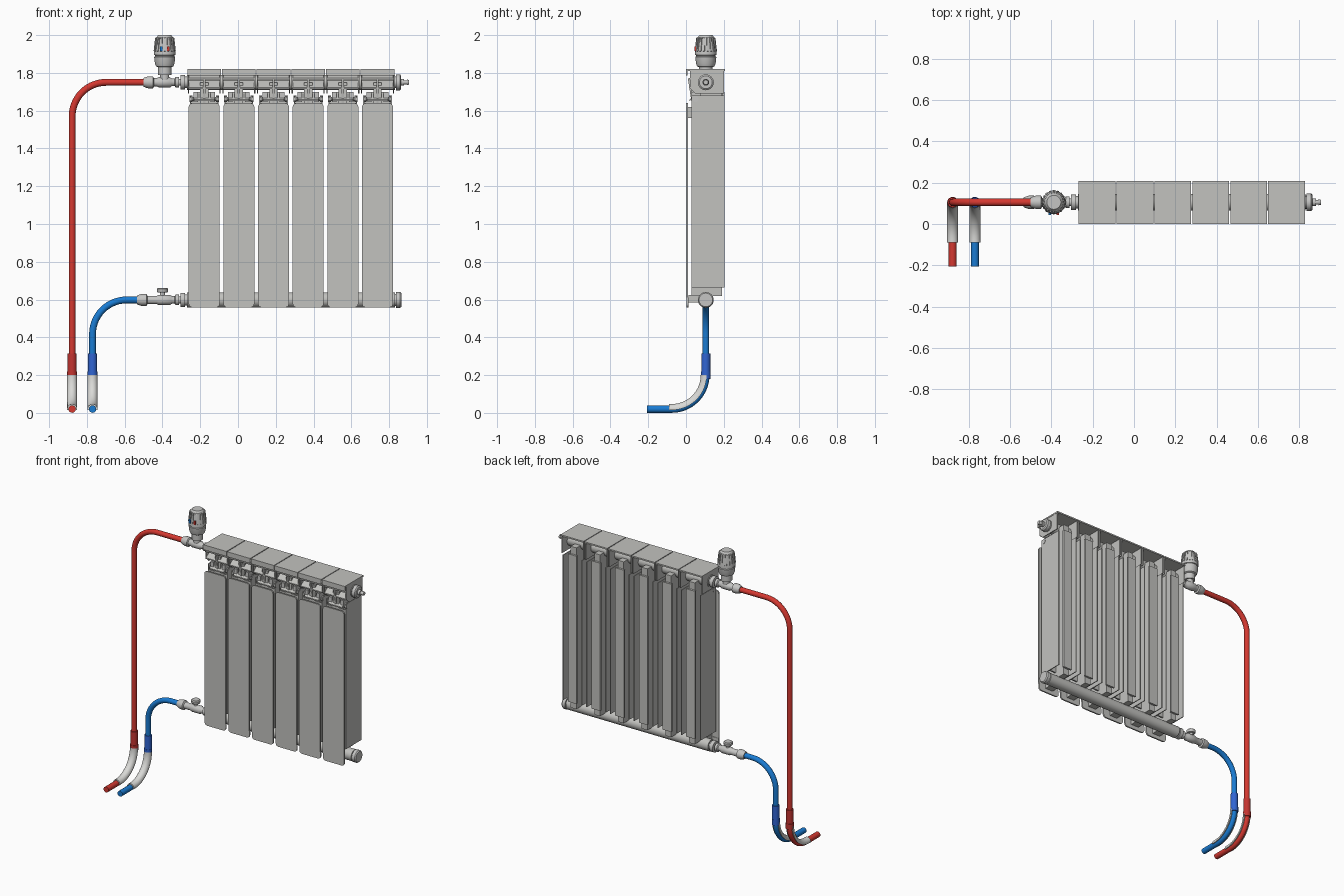
import bpy, bmesh, math
from mathutils import Vector, Matrix

if "Cube" in bpy.data.objects:
    bpy.data.objects.remove(bpy.data.objects["Cube"])

def mat(name, r, g, b):
    m = bpy.data.materials.new(name)
    m.diffuse_color = (r, g, b, 1)
    m.use_nodes = True
    m.node_tree.nodes["Principled BSDF"].inputs["Base Color"].default_value = m.diffuse_color
    return m

GREY = mat("radiator_grey", .54, .54, .52)
METAL = mat("fitting_grey", .56, .56, .55)
WHITE = mat("guide_white", .70, .70, .68)
RED = mat("pipe_red", .66, .04, .03)
BLUE = mat("pipe_blue", .01, .20, .65)
RED_SLEEVE = mat("sleeve_red", .55, .035, .03)
BLUE_SLEEVE = mat("sleeve_blue", .03, .13, .65)

PY, TOP, LOW = .105, 1.75, .598      # pipe depth, upper and lower pipe heights
PITCH, FIRST, COUNT = .1835, -.179, 6

def finish(name, bm, material, smooth=True):
    bmesh.ops.recalc_face_normals(bm, faces=bm.faces)
    me = bpy.data.meshes.new(name)
    bm.to_mesh(me)
    bm.free()
    me.materials.append(material)
    ob = bpy.data.objects.new(name, me)
    bpy.context.collection.objects.link(ob)
    if smooth:
        bpy.ops.object.select_all(action='DESELECT')
        ob.select_set(True)
        bpy.context.view_layer.objects.active = ob
        bpy.ops.object.shade_smooth_by_angle(angle=math.radians(35))
    return ob

def add_box(bm, x0, x1, y0, y1, z0, z1):
    c = Vector((x0 + x1, y0 + y1, z0 + z1)) / 2
    m = Matrix.Translation(c) @ Matrix.Diagonal((x1 - x0, y1 - y0, z1 - z0, 1))
    bmesh.ops.create_cube(bm, size=1, matrix=m)

def add_prism(bm, pts, shift):
    """Closed polygon extruded along a vector."""
    f = bm.faces.new([bm.verts.new(p) for p in pts])
    r = bmesh.ops.extrude_face_region(bm, geom=[f])
    vs = [v for v in r['geom'] if isinstance(v, bmesh.types.BMVert)]
    bmesh.ops.translate(bm, verts=vs, vec=shift)

def repeat(ob):
    a = ob.modifiers.new("sections", 'ARRAY')
    a.count = COUNT
    a.use_relative_offset = False
    a.use_constant_offset = True
    a.constant_offset_displace = (PITCH, 0, 0)
    ob.location.x = FIRST

def add_lathe(bm, prof, origin, axis, n=24):
    """Revolve (distance, radius) pairs around an axis."""
    rot = Vector((0, 0, 1)).rotation_difference(Vector(axis)).to_matrix()
    rings = []
    for h, r in prof:
        rings.append([bm.verts.new(Vector(origin) + rot @ Vector(
            (r * math.cos(2 * math.pi * i / n), r * math.sin(2 * math.pi * i / n), h)))
            for i in range(n)])
    for a, b in zip(rings, rings[1:]):
        for i in range(n):
            bm.faces.new((a[i], a[(i + 1) % n], b[(i + 1) % n], b[i]))
    bm.faces.new(rings[0])
    bm.faces.new(rings[-1])

def lathe(name, prof, origin, axis, material, n=24):
    bm = bmesh.new()
    add_lathe(bm, prof, origin, axis, n)
    return finish(name, bm, material)

def sweep(name, path, side, section, material):
    """Sweep a closed 2D section along a flat path; side is the path plane's normal."""
    bm, side, rings = bmesh.new(), Vector(side), []
    for i, p in enumerate(path):
        t = (path[min(i + 1, len(path) - 1)] - path[max(i - 1, 0)]).normalized()
        nrm = side.cross(t)
        rings.append([bm.verts.new(p + nrm * u + side * v) for u, v in section])
    n = len(section)
    for a, b in zip(rings, rings[1:]):
        for i in range(n):
            bm.faces.new((a[i], a[(i + 1) % n], b[(i + 1) % n], b[i]))
    bm.faces.new(rings[0])
    bm.faces.new(rings[-1])
    return finish(name, bm, material)

def circle(r, n=16):
    return [(r * math.cos(2 * math.pi * i / n), r * math.sin(2 * math.pi * i / n)) for i in range(n)]

def arc(c, u, v, r, n=14):
    c, u, v = Vector(c), Vector(u), Vector(v)
    return [c + r * (u * math.cos(a) + v * math.sin(a))
            for a in (math.pi / 2 * i / n for i in range(n + 1))]

# front panels with rounded corners and a slightly recessed bottom lip
def rounded(w, z0, z1, r, y, top):
    pts = []
    for sx, a0 in ((1, 0), (-1, 90)):
        for k in range(4):
            a = math.radians(a0 + 30 * k)
            pts.append((sx * (w - r) + r * math.cos(a),
                        y, (z1 - r if top else z0 + r) + (1 if top else -1) * r * math.sin(a)))
    zf = z0 if top else z1
    return pts + [(-w, y, zf), (w, y, zf)]

bm = bmesh.new()
add_prism(bm, rounded(.082, .61, 1.64, .02, 0, True), (0, .01, 0))
add_prism(bm, rounded(.082, .558, .61, .02, .003, False), (0, .01, 0))
repeat(finish("front_panel", bm, GREY, False))

# section core: central column with back flange, side fins, collector saddles
bm = bmesh.new()
add_box(bm, -.022, .022, .03, .19, .62, 1.75)
add_box(bm, -.034, .034, .193, .205, .665, 1.70)
add_box(bm, -.012, .012, .185, .195, .665, 1.70)
add_box(bm, -.075, .075, .03, .036, .665, 1.64)
for s in (-1, 1):
    x = s * .073
    add_box(bm, x - .003, x + .003, .03, .203, .665, 1.68)
    add_box(bm, min(0, x), max(0, x), .10, .11, .665, 1.66)
add_box(bm, -.03, .03, .012, .09, .585, .625)
add_box(bm, -.02, .02, .008, .035, 1.56, 1.62)
repeat(finish("section_core", bm, GREY, False))

# top cover with lip, side ribs and sloped vents
bm = bmesh.new()
add_box(bm, -.089, .089, 0, .207, 1.81, 1.82)
add_box(bm, -.089, .089, 0, .007, 1.785, 1.81)
for s in (-1, 1):
    x = s * .084
    add_prism(bm, [(x - .003, y, z) for y, z in
              ((.02, 1.81), (.2, 1.81), (.2, 1.69), (.05, 1.69), (.02, 1.72))], (.006, 0, 0))
def vent(w, y0, z0, y1, z1):
    add_prism(bm, [(-w, y0, z0), (-w, y1, z1), (-w, y1, z1 + .008), (-w, y0, z0 + .008)], (2 * w, 0, 0))
vent(.084, .018, 1.765, .07, 1.80)
vent(.084, .018, 1.715, .07, 1.755)
vent(.055, .018, 1.65, .07, 1.69)
add_prism(bm, [(-.006, y, z) for y, z in ((.01, 1.77), (.08, 1.77), (.08, 1.64), (.03, 1.64))], (.012, 0, 0))
repeat(finish("top_cover", bm, GREY, False))

# small clips under the cover
bm = bmesh.new()
for s in (-1, 1):
    add_lathe(bm, [(0, .017), (.016, .017), (.016, .011), (.035, .011)], (s * .078, .05, 1.662), (-s, 0, 0), 10)
    add_box(bm, s * .045 - .012, s * .045 + .012, .03, .08, 1.645, 1.70)
repeat(finish("cover_clip", bm, METAL))

# horizontal collectors and right end plugs
for name, z in (("upper_collector", TOP), ("lower_collector", LOW)):
    lathe(name, [(0, .04), (1.10, .04)], (-.27, PY, z), (1, 0, 0), GREY)
lathe("lower_plug", [(0, .032), (.008, .032), (.008, .042), (.03, .042), (.037, .036)],
      (.828, PY, LOW), (1, 0, 0), METAL)
lathe("air_vent", [(0, .03), (.008, .03), (.008, .042), (.03, .042), (.036, .034), (.036, .018),
      (.052, .018), (.052, .011), (.066, .011), (.066, .015), (.077, .012)], (.828, PY, TOP), (1, 0, 0), METAL)

# valve bodies joined to the radiator on the left
for name, z, x0 in (("upper_valve", TOP, -.50), ("lower_valve", LOW, -.535)):
    prof = [(x0, .023), (x0 + .012, .028), (x0 + .025, .032), (x0 + .05, .032), (x0 + .055, .022),
            (-.43, .022), (-.42, .027), (-.36, .027), (-.35, .02), (-.335, .02), (-.33, .028),
            (-.312, .028), (-.312, .018), (-.305, .018), (-.305, .038), (-.28, .038), (-.28, .03), (-.262, .03)]
    lathe(name, prof, (0, PY, z), (1, 0, 0), METAL)
lathe("lower_valve_knob", [(0, .014), (.04, .014), (.04, .027), (.045, .03), (.058, .03), (.064, .025)],
      (-.40, PY, LOW), (0, 0, 1), METAL, 16)

# thermostat head with grip ribs
HX = -.388
lathe("thermostat_head", [(1.75, .024), (1.79, .024), (1.79, .036), (1.83, .036), (1.835, .046), (1.85, .052),
      (1.885, .056), (1.887, .051), (1.893, .051), (1.895, .057), (1.91, .057), (1.975, .046), (1.99, .043), (2.0, .034)],
      (HX, PY, 0), (0, 0, 1), METAL, 32)
bm = bmesh.new()
for i in range(18):
    a = 2 * math.pi * (i + .5) / 18
    tmp = [(.05, -.004, 1.91), (.059, -.004, 1.915), (.051, -.004, 1.985), (.042, -.004, 1.99)]
    rot = Matrix.Rotation(a, 3, 'Z')
    add_prism(bm, [rot @ Vector(p) + Vector((HX, PY, 0)) for p in tmp], rot @ Vector((0, .008, 0)))
finish("head_grip", bm, METAL, False)

# coloured marks on the head
for name, dx, m in (("cold_mark", -.019, BLUE), ("warm_mark", .019, RED)):
    bm = bmesh.new()
    add_box(bm, HX + dx - .006, HX + dx + .006, PY - .061, PY - .052, 1.915, 1.94)
    finish(name, bm, m, False)

# supply and return pipes, floor sleeves and bend guides
R, FR = .18, .18
half = [math.radians(-100 + 20 * k) for k in range(11)]
guide = [(.027 * math.cos(a), .027 * math.sin(a)) for a in half] + \
        [(.019 * math.cos(a), .019 * math.sin(a)) for a in reversed(half)]
for tag, px, z, xe, m, ms in (("supply", -.878, TOP, -.49, RED, RED_SLEEVE),
                              ("return", -.77, LOW, -.525, BLUE, BLUE_SLEEVE)):
    path = [Vector((xe, PY, z))] + arc((px + R, PY, z - R), (0, 0, 1), (-1, 0, 0), R)
    path.append(Vector((px, PY, .2)))
    sweep(tag + "_pipe", path, (0, 1, 0), circle(.018), m)
    bend = arc((px, PY - FR, .02 + FR), (0, 1, 0), (0, 0, -1), FR)
    sweep(tag + "_floor_pipe", bend + [Vector((px, -.206, .02))], (1, 0, 0), circle(.0195), m)
    lathe(tag + "_sleeve", [(.18, .026), (.22, .026), (.22, .024), (.315, .024)], (px, PY, 0), (0, 0, 1), ms, 20)
    # open side of the guide faces away from the bend centre
    t = (bend[1] - bend[0]).normalized()
    s = 1 if Vector((1, 0, 0)).cross(t).y < 0 else -1
    sweep(tag + "_bend_guide", bend + [Vector((px, -.09, .02))], (1, 0, 0),
          [(s * u, v) for u, v in guide], WHITE)
